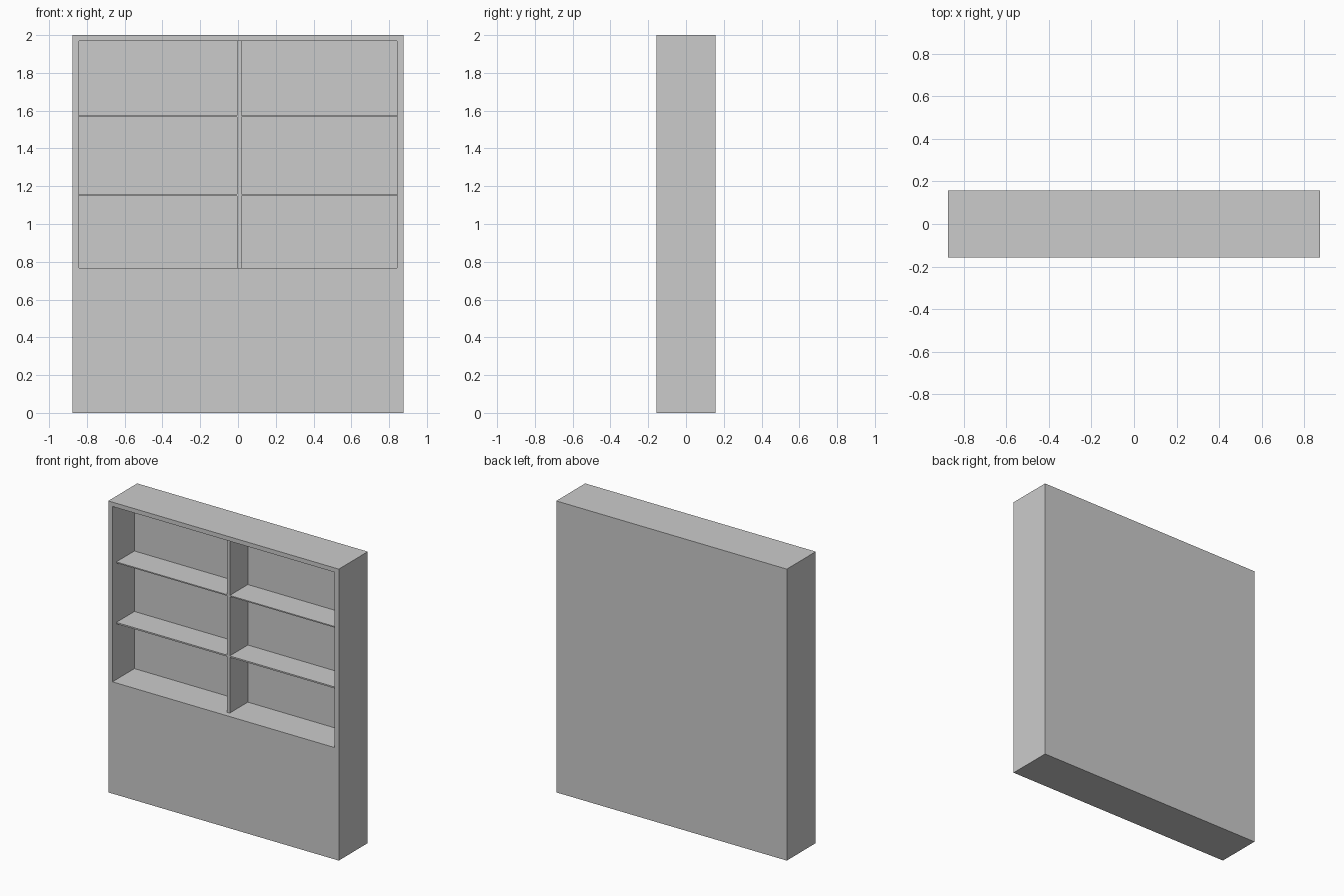
import bpy
import bmesh

if "Cube" in bpy.data.objects:
    bpy.data.objects.remove(bpy.data.objects["Cube"])

W, D, H = 0.875, 0.157, 2.0             # half width, half depth, height
OX, OZ0, OZ1 = 0.843, 0.767, 1.97       # recess opening
BACK, FRONT = 0.081, -0.115             # recess back, shelf front edge


def finish(name, bm):
    bmesh.ops.recalc_face_normals(bm, faces=bm.faces)
    mesh = bpy.data.meshes.new(name)
    bm.to_mesh(mesh)
    bm.free()
    obj = bpy.data.objects.new(name, mesh)
    bpy.context.collection.objects.link(obj)
    return obj


def box(name, x0, x1, y0, y1, z0, z1):
    bm = bmesh.new()
    bmesh.ops.create_cube(bm, size=1)
    bmesh.ops.scale(bm, vec=(x1 - x0, y1 - y0, z1 - z0), verts=bm.verts)
    bmesh.ops.translate(bm, vec=((x0 + x1) / 2, (y0 + y1) / 2, (z0 + z1) / 2), verts=bm.verts)
    return finish(name, bm)


# Cabinet body: rectangular rings from the back, round the front, into the recess
bm = bmesh.new()
rings = []
for hx, y, z0, z1 in ((W, D, 0, H), (W, -D, 0, H), (OX, -D, OZ0, OZ1), (OX, BACK, OZ0, OZ1)):
    rings.append([bm.verts.new((x, y, z)) for x, z in ((-hx, z0), (hx, z0), (hx, z1), (-hx, z1))])
for a, b in zip(rings, rings[1:]):
    for i in range(4):
        j = (i + 1) % 4
        bm.faces.new((a[i], a[j], b[j], b[i]))
bm.faces.new(rings[0])
bm.faces.new(rings[-1])
finish("cabinet_body", bm)

# Upright divider
DX0, DX1 = -0.004, 0.018
box("divider", DX0, DX1, FRONT, BACK, OZ0, OZ1)

# Two shelves in each bay
for side, x0, x1 in (("left", -OX, DX0), ("right", DX1, OX)):
    for level, z0, z1 in (("lower", 1.149, 1.159), ("upper", 1.566, 1.574)):
        box(f"{level}_{side}_shelf", x0, x1, FRONT, BACK, z0, z1)
